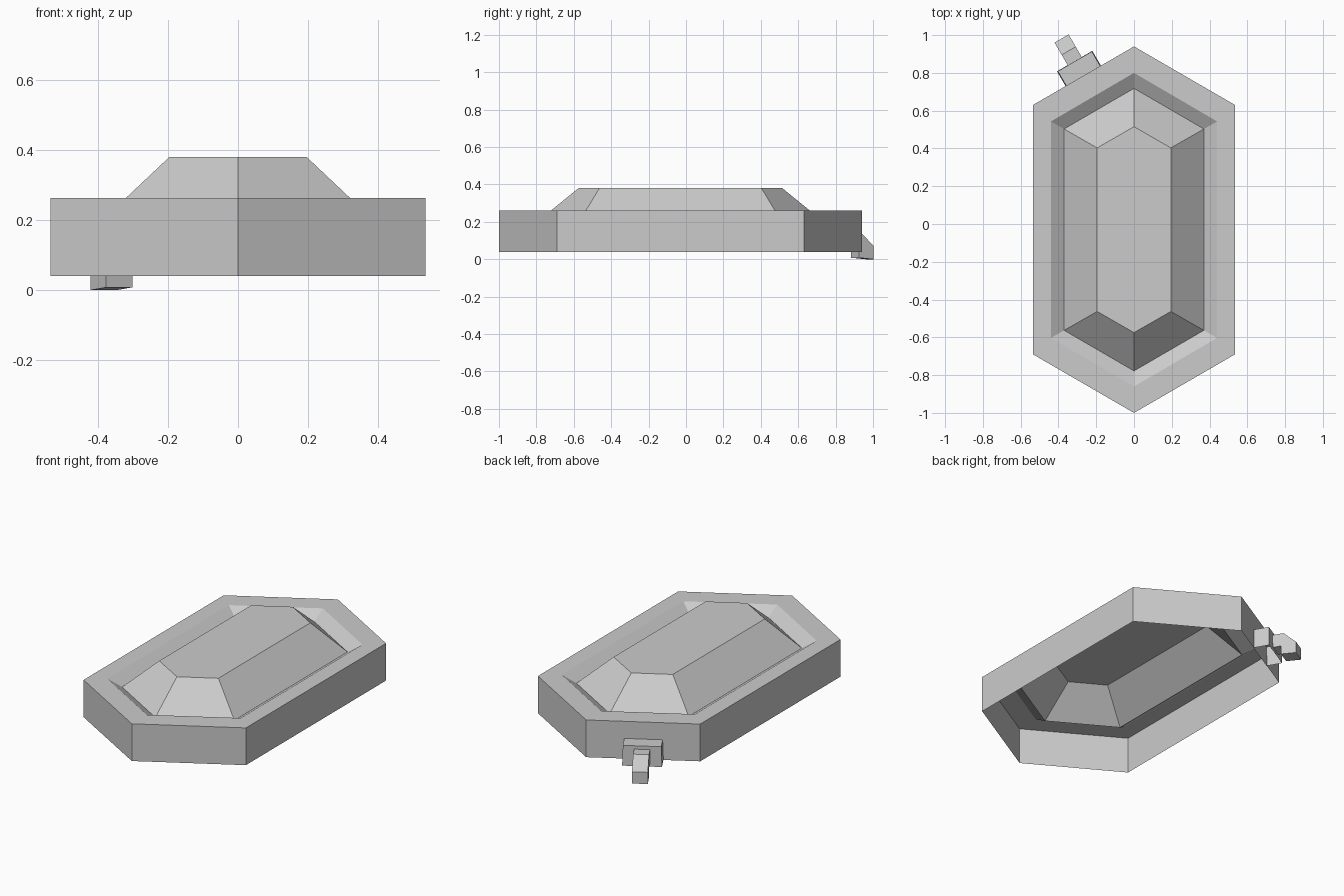
import bpy, bmesh
from mathutils import Matrix, Vector

if "Cube" in bpy.data.objects:
    bpy.data.objects.remove(bpy.data.objects["Cube"], do_unlink=True)

grey = bpy.data.materials.new("plain_grey")
grey.use_nodes = True
grey.diffuse_color = (0.6, 0.6, 0.6, 1)
grey.node_tree.nodes["Principled BSDF"].inputs["Base Color"].default_value = (0.6, 0.6, 0.6, 1)


def finish(name, bm, matrix=Matrix()):
    """Turn a bmesh into a flat-shaded grey object."""
    bm.transform(matrix)
    mesh = bpy.data.meshes.new(name)
    bm.to_mesh(mesh)
    bm.free()
    mesh.materials.append(grey)
    obj = bpy.data.objects.new(name, mesh)
    bpy.context.collection.objects.link(obj)
    return obj


def loft(bm, rings):
    """Open-bottomed shell through stacked rings, capped on the last one."""
    loops = [[bm.verts.new(p) for p in ring] for ring in rings]
    for a, b in zip(loops, loops[1:]):
        n = len(a)
        for i in range(n):
            j = (i + 1) % n
            bm.faces.new((a[i], a[j], b[j], b[i]))
    bm.faces.new(loops[-1])


def hexagon(half_width, shoulder, point, z):
    c = -0.03
    return [(0, c - point, z), (half_width, c - shoulder, z), (half_width, c + shoulder, z),
            (0, c + point, z), (-half_width, c + shoulder, z), (-half_width, c - shoulder, z)]


def rectangle(half_width, depth, z):
    return [(-half_width, 0, z), (half_width, 0, z), (half_width, depth, z), (-half_width, depth, z)]


# Hollow long hexagonal body: wall, rim, sloped groove and raised faceted crown
bm = bmesh.new()
loft(bm, [hexagon(0.535, 0.66, 0.97, 0.04), hexagon(0.535, 0.66, 0.97, 0.262),
          hexagon(0.44, 0.573, 0.83, 0.262), hexagon(0.37, 0.533, 0.748, 0.215),
          hexagon(0.195, 0.433, 0.545, 0.38)])
finish("faceted_body", bm)

# Local frame on the rear slanted wall: x along the wall, y outward
along = Vector((0.865, 0.502, 0))
outward = Vector((-0.502, 0.865, 0))
mount = Matrix.Translation((-0.268, 0.783, 0)) @ Matrix(
    (along, outward, (0, 0, 1))).transposed().to_4x4()

# Open-bottomed bracket
bm = bmesh.new()
loft(bm, [rectangle(0.108, 0.092, 0.04), rectangle(0.104, 0.09, 0.16)])
finish("hook_bracket", bm, mount)

# Bent hook: side profile extruded across its width
profile = [(0.08, 0.14), (0.155, 0.14), (0.23, 0.07), (0.23, 0),
           (0.14, 0.008), (0.14, 0.06), (0.08, 0.06)]
bm = bmesh.new()
side = bm.faces.new([bm.verts.new((-0.043, y, z)) for y, z in profile])
new = bmesh.ops.extrude_face_region(bm, geom=[side])["geom"]
bmesh.ops.translate(bm, vec=(0.086, 0, 0), verts=[v for v in new if isinstance(v, bmesh.types.BMVert)])
bmesh.ops.recalc_face_normals(bm, faces=bm.faces)
finish("bent_hook", bm, mount)
